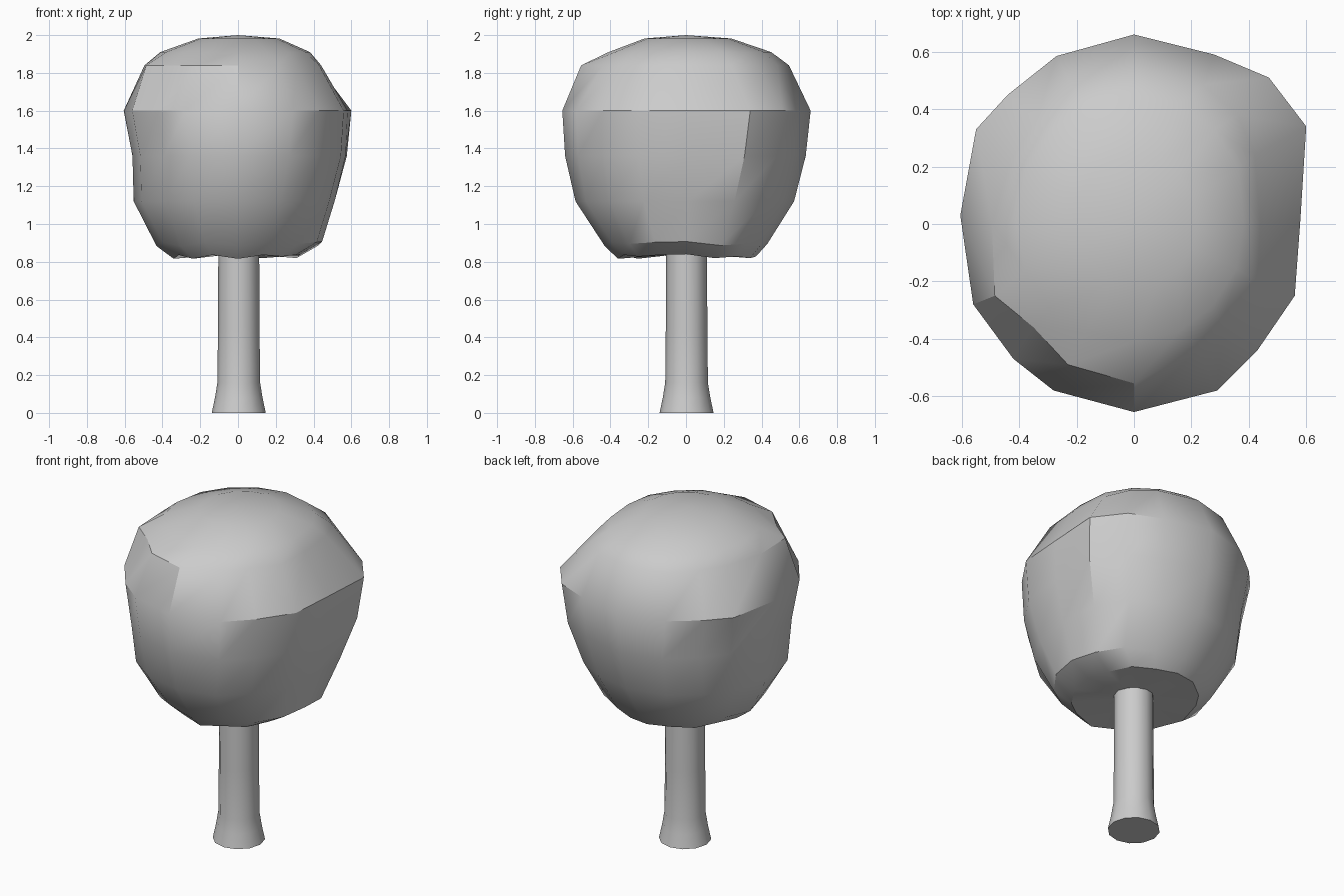
import bpy, bmesh
from math import cos, sin, pi, radians

if "Cube" in bpy.data.objects:
    bpy.data.objects.remove(bpy.data.objects["Cube"])

N = 16


def loft(name, rings, bottom, top):
    """Skin a stack of closed rings and close both ends with a fan."""
    bm = bmesh.new()
    loops = [[bm.verts.new(p) for p in ring] for ring in rings]
    n = len(rings[0])
    for a, b in zip(loops, loops[1:]):
        for i in range(n):
            j = (i + 1) % n
            bm.faces.new((a[i], a[j], b[j], b[i]))
    for loop, tip in ((loops[0], bottom), (loops[-1], top)):
        c = bm.verts.new(tip)
        for i in range(n):
            bm.faces.new((loop[i], loop[(i + 1) % n], c))
    bmesh.ops.recalc_face_normals(bm, faces=bm.faces)
    mesh = bpy.data.meshes.new(name)
    bm.to_mesh(mesh)
    bm.free()
    obj = bpy.data.objects.new(name, mesh)
    bpy.context.collection.objects.link(obj)
    bpy.context.view_layer.objects.active = obj
    obj.select_set(True)
    bpy.ops.object.shade_smooth_by_angle(angle=radians(32))
    obj.select_set(False)
    return obj


# Lumpy crown outlines seen from above, anticlockwise from +x
WIDE = [(.58, .02), (.60, .34), (.47, .51), (.28, .59), (0, .66), (-.27, .585),
        (-.44, .45), (-.55, .33), (-.605, .03), (-.56, -.28), (-.42, -.47),
        (-.28, -.58), (0, -.655), (.29, -.58), (.43, -.44), (.56, -.25)]
SHOULDER = [(.44, 0), (.42, .24), (.36, .38), (.24, .485), (0, .545), (-.22, .485),
            (-.34, .36), (-.43, .22), (-.495, 0), (-.485, -.25), (-.35, -.36),
            (-.23, -.49), (0, -.555), (.22, -.44), (.31, -.35), (.43, -.2)]
ROUND = [(cos(2 * pi * i / N), sin(2 * pi * i / N)) for i in range(N)]


def ring(z, left, right, front, back, lump, jitter=0.0):
    """Ring fitted to four extents; lump blends a circle into the wide outline."""
    pts = []
    for i, ((wx, wy), (cx, cy)) in enumerate(zip(WIDE, ROUND)):
        x = lump * wx / .60 + (1 - lump) * cx
        y = lump * wy / .655 + (1 - lump) * cy
        pts.append((x * (right if x > 0 else left), y * (back if y > 0 else front),
                    z + jitter * cos(4 * pi * i / N + pi / 2 * (i % 3))))
    return pts


# Crown
crown = loft("crown", [
    ring(.828, .34, .33, .36, .37, .2, .012),
    ring(.895, .43, .45, .43, .43, .3, .012),
    ring(1.12, .55, .52, .585, .57, .5),
    ring(1.36, .555, .585, .64, .63, .8),
    [(x, y, 1.6) for x, y in WIDE],
    [(x, y, 1.84) for x, y in SHOULDER],
    ring(1.91, .41, .385, .41, .45, .3),
    ring(1.982, .21, .22, .22, .24, .1),
], (0, 0, .845), (0, 0, 2.0))

# Trunk with a flared foot
trunk = loft("trunk", [
    [(.004 + r * cos(2 * pi * i / 12), .003 + r * sin(2 * pi * i / 12), z)
     for i in range(12)]
    for z, r in ((0, .143), (.08, .126), (.16, .113), (.45, .11), (.9, .108))
], (.004, .003, 0), (.004, .003, .9))
